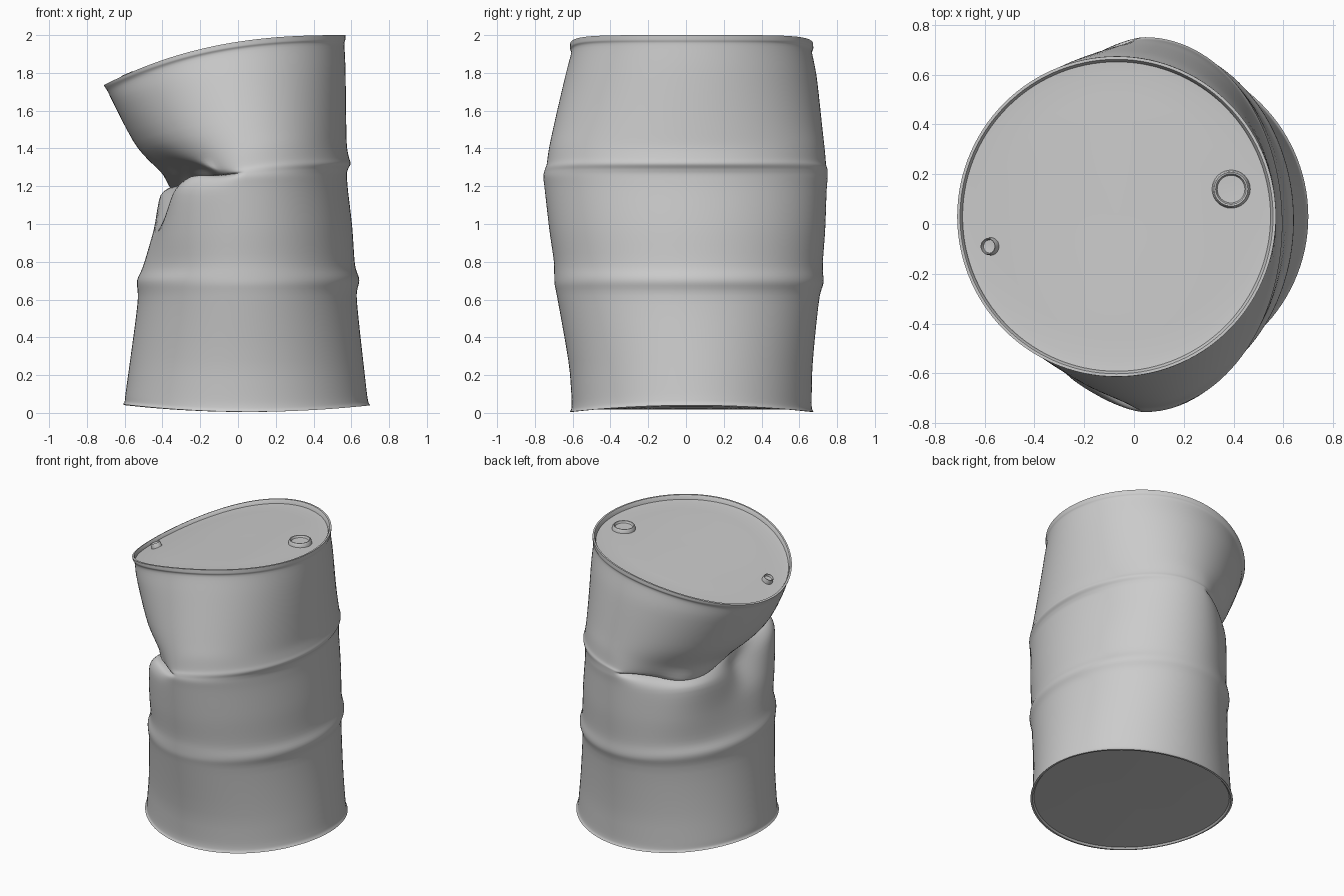
import bpy, bmesh
from math import sin, cos, pi, exp, radians, degrees
from mathutils import Vector

if "Cube" in bpy.data.objects:
    bpy.data.objects.remove(bpy.data.objects["Cube"])

N, SUB = 120, 5

# Hoops of the drum: left x, left z, right x, right z, front y, back y
HOOPS = [
    (-.610, .045, .700, .040, -.615, .675),   # bottom chime
    (-.600, .060, .690, .058, -.607, .667),
    (-.597, .090, .685, .085, -.605, .665),
    (-.575, .25, .668, .23, -.615, .668),
    (-.530, .61, .628, .62, -.683, .708),
    (-.535, .69, .642, .70, -.697, .728),     # lower rib
    (-.505, .77, .620, .78, -.698, .724),
    (-.470, .95, .605, .98, -.724, .737),
    (-.420, 1.13, .580, 1.20, -.748, .745),   # shoulder under the fold
    (-.300, 1.215, .576, 1.26, -.755, .750),
    (-.150, 1.25, .582, 1.29, -.752, .750),   # valley of the fold
    (-.210, 1.23, .596, 1.32, -.748, .750),
    (-.300, 1.195, .588, 1.35, -.740, .743),  # overhanging lip
    (-.410, 1.28, .576, 1.42, -.727, .735),
    (-.530, 1.40, .573, 1.53, -.703, .722),
    (-.665, 1.65, .569, 1.82, -.637, .690),
    (-.692, 1.705, .563, 1.955, -.607, .667),
    (-.705, 1.725, .568, 1.975, -.614, .674),
    (-.710, 1.735, .570, 2.000, -.613, .673),  # top chime
]
SAG = {0: .035, 1: .035, 2: .03, 3: .02}
# Crumple dents: hoop, angle, width, outward push, lift
DENTS = [
    (7, 188, 22, -.03, 0), (7, 145, 20, .02, 0), (7, 222, 18, .02, 0),
    (8, 190, 20, -.10, 0), (8, 148, 18, .05, .02), (8, 224, 16, .04, .03),
    (9, 150, 20, .03, 0), (9, 225, 15, .04, .03),
    (12, 152, 17, .09, -.035), (12, 215, 25, -.02, .07), (12, 237, 6, .03, .01),
    (13, 152, 18, .03, -.01), (13, 210, 22, -.02, .03),
    (14, 152, 22, .01, 0), (14, 205, 22, -.015, 0),
]


def hoop(k):
    xl, zl, xr, zr, y0, y1 = HOOPS[k]
    cx = .045 if k < 14 else (xl + xr) / 2
    if k in (14, 15):
        cx = .02 if k == 14 else -.04
    cy, b = (y0 + y1) / 2, (y1 - y0) / 2
    pts = []
    for i in range(N):
        t = 2 * pi * i / N
        a = xr - cx if cos(t) > 0 else cx - xl
        dx, dy = a * cos(t), b * sin(t)
        u = (xr - cx - dx) / (xr - xl)
        z = zr + (zl - zr) * max(u, 0) ** 2.5 - SAG.get(k, 0) * sin(t) ** 2
        d = Vector((dx, dy, 0)).normalized()
        for h, ang, w, push, lift in DENTS:
            if h == k:
                g = exp(-((degrees(t) - ang) / w) ** 2)
                dx, dy, z = dx + d.x * push * g, dy + d.y * push * g, z + lift * g
        pts.append(Vector((cx + dx, cy + dy, z)))
    return pts


def slope(a, b):
    return Vector([2 * p * q / (p + q) if p * q > 1e-12 else 0 for p, q in zip(a, b)])


def blend(rings):
    """Interpolate the hoops without overshoot."""
    out, n = [], len(rings)
    for k in range(n - 1):
        for s in range(SUB):
            t, row = s / SUB, []
            for i in range(N):
                p, q = rings[k][i], rings[k + 1][i]
                d = q - p
                m0 = slope(p - rings[k - 1][i], d) if k else d
                m1 = slope(d, rings[k + 2][i] - q) if k < n - 2 else d
                row.append(p * (2*t**3 - 3*t*t + 1) + m0 * (t**3 - 2*t*t + t)
                           + q * (3*t*t - 2*t**3) + m1 * (t**3 - t*t))
            out.append(row)
    return out + [rings[-1]]


def lid_z(x):
    return 2.0 - .265 * max((.57 - x) / 1.28, 0) ** 2.5


def floor_z(x):
    return .005 + .037 * ((x - .045) / .655) ** 2


def disc(edge, zf, steps):
    """Concentric rings that follow the bend of the end plate."""
    c = sum(edge, Vector()) / N
    rows = []
    for s, dz in steps:
        row = []
        for p in edge:
            q = c + (p - c) * s
            q.z = zf(q.x) + dz
            row.append(q)
        rows.append(row)
    return rows


def skin(name, rows, angle=35):
    bm = bmesh.new()
    vr = [[bm.verts.new(p) for p in r] for r in rows]
    n = len(rows[0])
    for a, b in zip(vr, vr[1:]):
        for i in range(n):
            j = (i + 1) % n
            bm.faces.new((a[i], a[j], b[j], b[i]))
    bm.faces.new(vr[0][::-1])
    bm.faces.new(vr[-1])
    bmesh.ops.recalc_face_normals(bm, faces=bm.faces)
    me = bpy.data.meshes.new(name)
    bm.to_mesh(me)
    bm.free()
    ob = bpy.data.objects.new(name, me)
    bpy.context.collection.objects.link(ob)
    bpy.ops.object.select_all(action='DESELECT')
    ob.select_set(True)
    bpy.context.view_layer.objects.active = ob
    bpy.ops.object.shade_smooth_by_angle(angle=radians(angle))
    return ob


# Drum: recessed floor, crumpled wall, rolled rim and recessed lid in one skin
keys = [hoop(k) for k in range(len(HOOPS))]
floor = disc(keys[0], floor_z, [(.05, .012), (.4, .012), (.7, .012), (.965, .012), (.98, 0)])
lid = disc(keys[-1], lid_z, [(.982, 0), (.974, -.008), (.966, -.028), (.9, -.032), (.75, -.03),
                             (.6, -.03), (.45, -.03), (.3, -.03), (.15, -.03), (.03, -.03)])
skin("crumpled_drum", floor + blend(keys) + lid)


# Bung caps: turned profile set square to the bent lid
def bung(name, x, y, r, h):
    nrm = Vector((-(lid_z(x + .01) - lid_z(x - .01)) / .02, 0, 1)).normalized()
    side = Vector((0, 1, 0)).cross(nrm)
    base = Vector((x, y, lid_z(x) - .03))
    prof = [(1.1, -.6), (1.04, .1), (1, .75), (.93, 1), (.84, .95), (.76, .45), (.3, .4)]
    skin(name, [[base + side * (r * f * cos(a)) + Vector((0, r * f * sin(a), 0)) + nrm * (h * g)
                 for a in [2 * pi * i / 32 for i in range(32)]] for f, g in prof])


bung("large_bung", .39, .14, .073, .026)
bung("small_bung", -.575, -.09, .034, .03)
